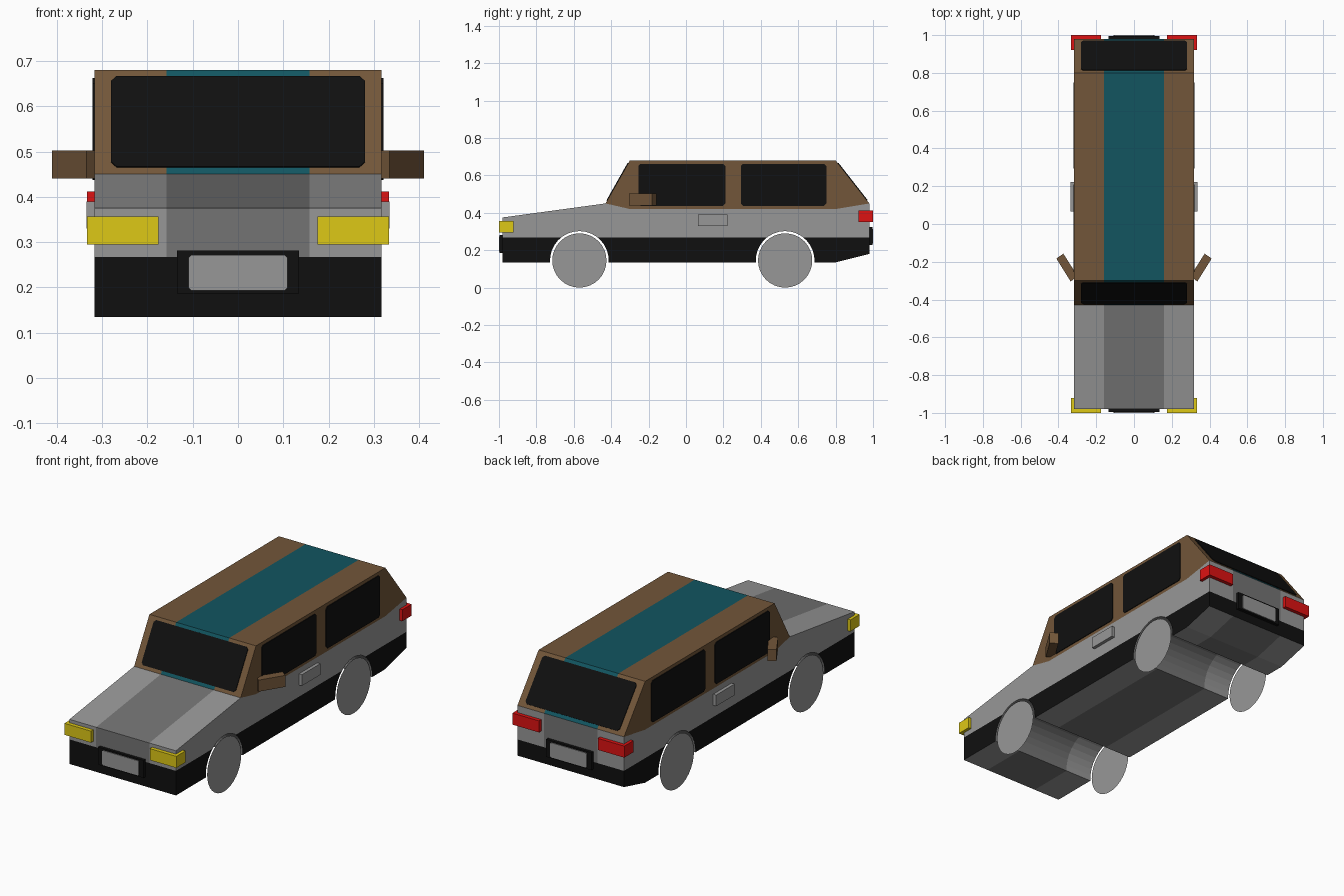
import bpy, bmesh, math
from mathutils import Vector, Matrix

if "Cube" in bpy.data.objects:
    bpy.data.objects.remove(bpy.data.objects["Cube"])

W = 0.317       # half width of the body
STRIPE = 0.158  # half width of the centre stripe


def mat(name, rgb):
    m = bpy.data.materials.new(name)
    m.diffuse_color = (*rgb, 1)
    m.use_nodes = True
    m.node_tree.nodes["Principled BSDF"].inputs["Base Color"].default_value = m.diffuse_color
    return m


GREY = mat("body grey", (0.31, 0.31, 0.31))
DARK = mat("stripe dark grey", (0.175, 0.175, 0.175))
BLACK = mat("black", (0.005, 0.005, 0.005))
BROWN = mat("cabin brown", (0.168, 0.093, 0.041))
TEAL = mat("roof teal", (0.006, 0.09, 0.117))
YELLOW = mat("headlight yellow", (0.73, 0.58, 0.008))
RED = mat("tail light red", (0.73, 0.006, 0.006))


def finish(name, bm, mats):
    me = bpy.data.meshes.new(name)
    bm.to_mesh(me)
    bm.free()
    for m in mats:
        me.materials.append(m)
    ob = bpy.data.objects.new(name, me)
    bpy.context.collection.objects.link(ob)
    return ob


def prism(points, offset):
    """Closed solid from a loop of points pushed along offset."""
    bm = bmesh.new()
    f = bm.faces.new([bm.verts.new(p) for p in points])
    r = bmesh.ops.extrude_face_region(bm, geom=[f], use_keep_orig=True)
    bmesh.ops.translate(bm, vec=offset, verts=[v for v in r["geom"] if isinstance(v, bmesh.types.BMVert)])
    bmesh.ops.recalc_face_normals(bm, faces=bm.faces[:])
    return bm


def cut(bm, co, no):
    bmesh.ops.bisect_plane(bm, geom=bm.verts[:] + bm.edges[:] + bm.faces[:], plane_co=co, plane_no=no)


def shell(name, profile, mats, drop, rule, belt=None):
    """Side profile extruded across the car, cut into colour bands."""
    bm = prism([(-W, y, z) for y, z in profile], (2 * W, 0, 0))
    bmesh.ops.delete(bm, geom=[f for f in bm.faces if drop(f)], context='FACES')
    bmesh.ops.triangulate(bm, faces=bm.faces[:])
    for s in (-1, 1):
        cut(bm, (s * STRIPE, 0, 0), (1, 0, 0))
    if belt:
        cut(bm, (0, 0, belt), (0, 0, 1))
    bm.normal_update()
    for f in bm.faces:
        f.material_index = rule(f, f.calc_center_median())
    return finish(name, bm, mats)


def box(name, x0, x1, y0, y1, z0, z1, m):
    finish(name, prism([(x0, y0, z0), (x1, y0, z0), (x1, y1, z0), (x0, y1, z0)], (0, 0, z1 - z0)), [m])


def pane(name, corners, out, m, ch=0.012):
    """Thin plate with clipped corners."""
    c = [Vector(p) for p in corners]
    pts = []
    for i, p in enumerate(c):
        for q in (c[i - 1], c[(i + 1) % 4]):
            pts.append(p + (q - p).normalized() * ch)
    finish(name, prism(pts, Vector(out).normalized() * 0.004), [m])


def arch(yc, r=0.157, n=16):
    a = math.asin(0.01 / r)
    t = [math.pi + a - (math.pi + 2 * a) * i / n for i in range(n + 1)]
    return [(yc + r * math.cos(v), 0.145 + r * math.sin(v)) for v in t]


# Lower body with wheel tunnels
def body_rule(f, c):
    upright = abs(f.normal.x) > 0.5 or abs(c.y) > 0.975
    if upright and c.z < 0.267:
        return 2
    return 1 if abs(c.x) < STRIPE and abs(f.normal.x) < 0.5 else 0


shell("lower_body",
      [(-0.98, 0.135)] + arch(-0.57) + arch(0.53) +
      [(0.80, 0.135), (0.98, 0.18), (0.98, 0.45), (0.80, 0.42), (-0.30, 0.42), (-0.43, 0.45), (-0.98, 0.375)],
      [GREY, DARK, BLACK],
      lambda f: f.normal.z > 0.5 and f.calc_center_median().y > -0.43,
      body_rule, belt=0.267)

# Cabin with roof stripe
shell("cabin",
      [(-0.43, 0.45), (-0.30, 0.42), (0.80, 0.42), (0.98, 0.45), (0.80, 0.68), (-0.30, 0.68)],
      [BROWN, TEAL],
      lambda f: f.normal.z < -0.5,
      lambda f, c: 1 if abs(c.x) < STRIPE and abs(f.normal.x) < 0.5 else 0)

# Windscreen and rear window on the sloped faces
for name, lo, hi, sy in (("windscreen", (-0.43, 0.45), (-0.30, 0.68), -1),
                         ("rear_window", (0.98, 0.45), (0.80, 0.68), 1)):
    def on(t):
        return lo[0] + (hi[0] - lo[0]) * t, lo[1] + (hi[1] - lo[1]) * t
    a, b = on(0.065), on(0.935)
    pane(name, [(-0.28, *a), (0.28, *a), (0.28, *b), (-0.28, *b)],
         (0, sy * (hi[1] - lo[1]), abs(hi[0] - lo[0])), BLACK)

for s, side in ((-1, "left"), (1, "right")):
    # Side windows
    for name, y0, y1 in (("front", -0.255, 0.21), ("rear", 0.293, 0.75)):
        pane(f"{side}_{name}_window",
             [(s * W, y0, 0.437), (s * W, y1, 0.437), (s * W, y1, 0.662), (s * W, y0, 0.662)],
             (s, 0, 0), BLACK)
    # Flat disc wheels with grey hubs
    for name, y in (("front", -0.57), ("rear", 0.53)):
        bm = bmesh.new()
        bmesh.ops.create_circle(bm, cap_ends=True, segments=32, radius=0.145,
                                matrix=Matrix.Translation((s * W, y, 0.145)) @ Matrix.Rotation(s * math.pi / 2, 4, 'Y'))
        hub = bm.faces[:]
        bmesh.ops.inset_region(bm, faces=hub, thickness=0.057)
        hub[0].material_index = 1
        finish(f"{side}_{name}_wheel", bm, [BLACK, GREY])
    # Lights, door handle and mirror
    xs = sorted((s * 0.175, s * 0.333))
    box(f"{side}_headlight", *xs, -1.0, -0.922, 0.295, 0.357, YELLOW)
    box(f"{side}_tail_light", *xs, 0.922, 1.0, 0.35, 0.412, RED)
    box(f"{side}_door_handle", *sorted((s * 0.31, s * 0.335)), 0.065, 0.222, 0.33, 0.39, GREY)
    finish(f"{side}_mirror", prism([(s * x, y, 0.44) for x, y in
           ((0.30, -0.274), (0.335, -0.305), (0.411, -0.183), (0.374, -0.157))], (0, 0, 0.062)), [BROWN])

# Number plate holders with blank plates
for name, s, z in (("front", -1, 0.186), ("rear", 1, 0.228)):
    box(f"{name}_plate_holder", -0.135, 0.135, *sorted((s * 0.975, s * 0.996)), z, z + 0.095, BLACK)
    pane(f"{name}_plate", [(-0.109, s * 0.996, z + 0.007), (0.109, s * 0.996, z + 0.007),
                           (0.109, s * 0.996, z + 0.086), (-0.109, s * 0.996, z + 0.086)],
         (0, s, 0), GREY, 0.006)
